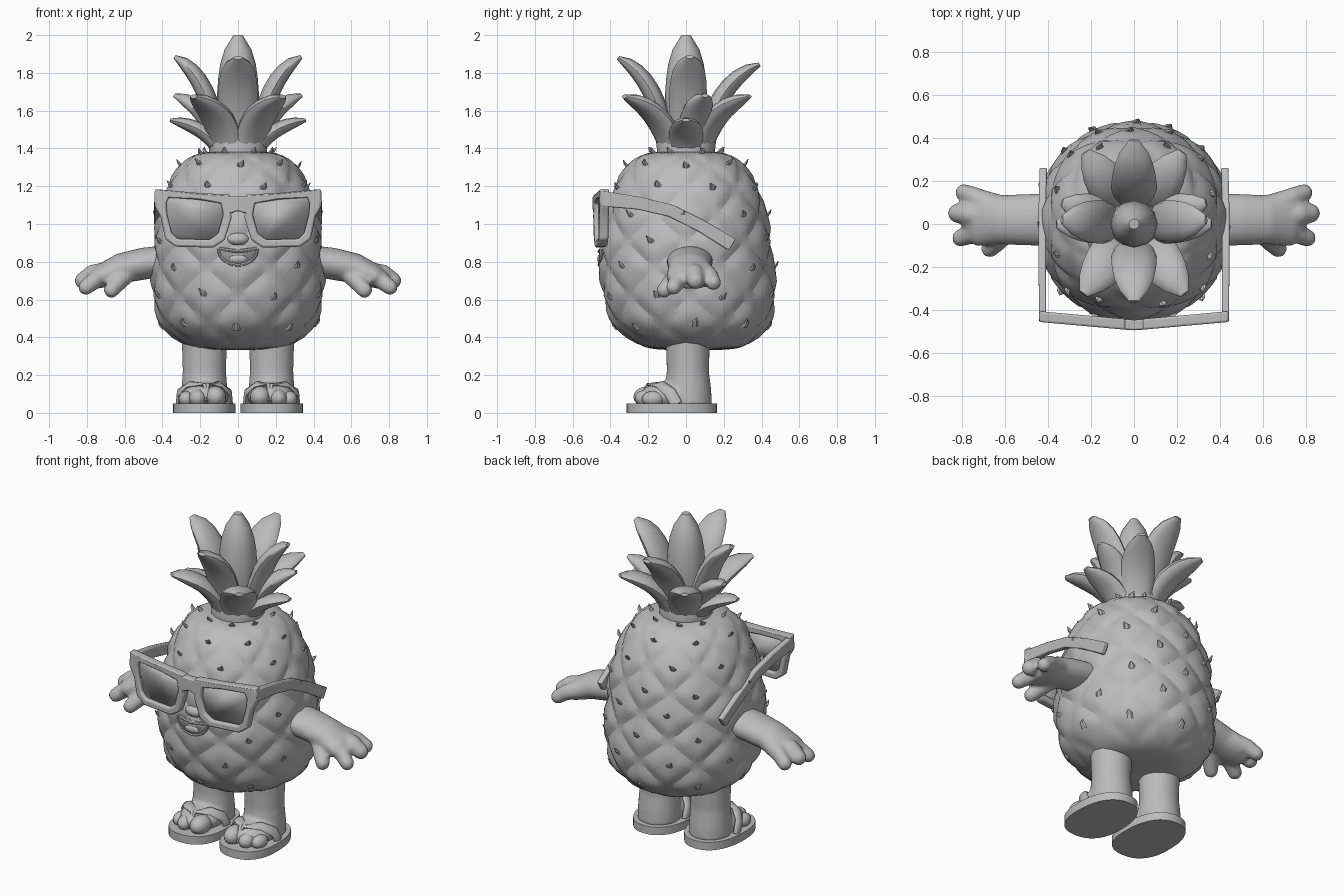
import bpy, bmesh, math, random
from mathutils import Vector as V

if "Cube" in bpy.data.objects:
    bpy.data.objects.remove(bpy.data.objects["Cube"])

random.seed(4)
grey = bpy.data.materials.new("plain_grey")
grey.diffuse_color = (0.5, 0.5, 0.5, 1)
grey.use_nodes = True
grey.node_tree.nodes["Principled BSDF"].inputs["Base Color"].default_value = grey.diffuse_color


def finish(name, bm, angle=35, voxel=0, bevel=0):
    bmesh.ops.recalc_face_normals(bm, faces=bm.faces)
    me = bpy.data.meshes.new(name)
    bm.to_mesh(me)
    bm.free()
    ob = bpy.data.objects.new(name, me)
    bpy.context.collection.objects.link(ob)
    me.materials.append(grey)
    bpy.ops.object.select_all(action='DESELECT')
    ob.select_set(True)
    bpy.context.view_layer.objects.active = ob
    bpy.ops.object.shade_smooth_by_angle(angle=math.radians(angle))
    if voxel:
        m = ob.modifiers.new("blend", 'REMESH')
        m.mode, m.voxel_size, m.use_smooth_shade = 'VOXEL', voxel, True
        s = ob.modifiers.new("soften", 'SMOOTH')
        s.factor, s.iterations = 0.5, 4
    if bevel:
        b = ob.modifiers.new("bevel", 'BEVEL')
        b.width, b.segments = bevel, 2
    return ob


def sweep(bm, pts, wide, thick, side, n=12, phase=0.0):
    """Elliptical sections along a path; 'side' is the width direction."""
    pts, side, rings = [V(p) for p in pts], V(side).normalized(), []
    for i, p in enumerate(pts):
        tan = (pts[min(i + 1, len(pts) - 1)] - pts[max(i - 1, 0)]).normalized()
        up = tan.cross(side).normalized()
        sd = up.cross(tan).normalized()
        angs = [phase + 2 * math.pi * k / n for k in range(n)]
        rings.append([bm.verts.new(p + sd * wide[i] * math.cos(a) + up * thick[i] * math.sin(a)) for a in angs])
    for r, s in zip(rings, rings[1:]):
        for k in range(n):
            bm.faces.new((r[k], r[(k + 1) % n], s[(k + 1) % n], s[k]))
    bm.faces.new(rings[0])
    bm.faces.new(rings[-1])


def ball(bm, c, size):
    vs = bmesh.ops.create_uvsphere(bm, u_segments=16, v_segments=10, radius=1)["verts"]
    for v in vs:
        v.co = V(c) + V((v.co.x * size[0], v.co.y * size[1], v.co.z * size[2]))


# --- body: lattice of flat diamond scales on a turned profile
PROFILE = [(.335, 0), (.347, .25), (.465, .405), (.62, .45), (.77, .455), (.91, .445),
           (1.05, .422), (1.19, .378), (1.31, .305), (1.375, .2), (1.385, 0)]
TOP = len(PROFILE) - 1


def profile(v):
    v = max(0, min(TOP, v))
    i = min(int(v), TOP - 1)
    t = v - i
    p = [PROFILE[max(0, min(TOP, i + k))] for k in (-1, 0, 1, 2)]
    return [0.5 * (2 * p[1][j] + (p[2][j] - p[0][j]) * t
                   + (2 * p[0][j] - 5 * p[1][j] + 4 * p[2][j] - p[3][j]) * t * t
                   + (3 * p[1][j] - p[0][j] - 3 * p[2][j] + p[3][j]) * t ** 3) for j in (0, 1)]


def on_body(u, v, bump=0.0):
    z, r = profile(v)
    r *= 1 + bump
    a = 2 * math.pi * u / 8
    yc = 0.04 * max(0, 1 - (z - .335) / .5)
    return V((r * math.sin(a), yc - r * 1.01 * math.cos(a), z))


bm, N = bmesh.new(), 8
for row in range(TOP + 1):
    for col in range(8):
        uc = col + (row % 2) / 2
        grid = []
        for i in range(N + 1):
            for j in range(N + 1):
                a, b = i / N, j / N
                edge = min(1, 4 * min(a, 1 - a, b, 1 - b))
                lift = .038 * edge * (1.25 - .5 * (a + b) / 2) - .022
                grid.append(bm.verts.new(on_body(uc + (a - b) / 2, row - 1 + a + b, lift)))
        for i in range(N):
            for j in range(N):
                k = i * (N + 1) + j
                bm.faces.new((grid[k], grid[k + N + 1], grid[k + N + 2], grid[k + 1]))
bmesh.ops.remove_doubles(bm, verts=bm.verts, dist=0.0005)
finish("pineapple_body", bm, 25)

# --- small thorn on each scale
bm = bmesh.new()
for row in range(2, TOP):
    for col in range(8):
        u = col + (row % 2) / 2
        if col == 0 and row in (4, 6):
            continue
        p = on_body(u + random.uniform(-.06, .06), row + random.uniform(-.1, .1), .01)
        out = V((p.x, p.y, 0)).normalized()
        lean = V((-out.y, out.x, 0)) * random.uniform(-.02, .02)
        sweep(bm, [p - out * .01 - V((0, 0, .012)), p + out * .01 + V((0, 0, .01)), p + out * .02 + lean + V((0, 0, .03))],
              [.024, .017, .002], [.01, .008, .002], (-out.y, out.x, 0), 6)
finish("scale_thorns", bm)

# --- crown of broad, blunt leaves arching outwards
SHAPE = [.78, .88, .96, 1, 1, .95, .85, .64, .22]


def leaf(bm, tip, width, thick=.048):
    tip = V(tip)
    d = V((tip.x, tip.y, 0)).normalized()
    a, c = d * .09 + V((0, 0, 1.36)), d * .14 + V((0, 0, 1.37 + (tip.z - 1.37) * .8))
    ts = [i / 8 for i in range(9)]
    sweep(bm, [a * (1 - t) ** 2 + c * 2 * t * (1 - t) + tip * t * t for t in ts],
          [width * s for s in SHAPE], [thick * s for s in SHAPE], (-d.y, d.x, 0), 12)


bm = bmesh.new()
leaf(bm, (0, -.36, 1.88), .105)
leaf(bm, (0, .39, 1.845), .105)
for s in (1, -1):
    leaf(bm, (s * .335, .02, 1.885), .1)
    leaf(bm, (s * .235, -.325, 1.675), .105)
    leaf(bm, (s * .225, .335, 1.675), .1)
    leaf(bm, (s * .335, .1, 1.68), .085)
    leaf(bm, (s * .36, .0, 1.55), .09, .04)
sweep(bm, [(0, 0, 1.4 + .6 * i / 8) for i in range(9)], [.11 * s for s in SHAPE], [.11 * s for s in SHAPE], (1, 0, 0), 12)
sweep(bm, [(0, 0, 1.36), (0, 0, 1.45), (0, 0, 1.55)], [.15, .16, .1], [.15, .16, .1], (1, 0, 0), 16)
finish("crown_leaves", bm, 50)

for s, label in ((1, "right"), (-1, "left")):
    # --- arm with three stubby fingers and a thumb
    bm = bmesh.new()
    sweep(bm, [(s * .36, .02, .81), (s * .5, .02, .79), (s * .62, .02, .765), (s * .72, .03, .725), (s * .78, .03, .695)],
          [.125, .12, .115, .135, .11], [.08, .085, .08, .064, .045], (0, 1, 0), 20)
    for path, r in (([(.66, .09, .76), (.74, .125, .725), (.79, .145, .69)], .047),
                    ([(.68, .04, .75), (.77, .045, .735), (.82, .05, .70)], .052),
                    ([(.68, -.02, .74), (.76, -.045, .70), (.805, -.065, .665)], .047),
                    ([(.58, -.03, .74), (.635, -.08, .69), (.67, -.115, .65)], .047)):
        q = [(s * x, y, z) for x, y, z in path]
        sweep(bm, q, [r, r, r * .88], [r, r, r * .88], (0, 0, 1), 12)
        ball(bm, q[-1], (r * .88,) * 3)
    finish(label + "_arm", bm, voxel=.012)

    # --- leg, foot and toes
    x = s * .178
    bm = bmesh.new()
    sweep(bm, [(x, .01, z) for z in (.04, .12, .22, .32, .42)], [.125, .122, .115, .118, .122],
          [.128, .124, .112, .115, .122], (1, 0, 0), 24)
    ball(bm, (x, -.08, .09), (.13, .17, .075))
    finish(label + "_leg", bm, 40, voxel=.012)
    bm = bmesh.new()
    for dx, y, r in ((-.06, -.2, .056), (.035, -.205, .047), (.095, -.175, .042)):
        ball(bm, (x + s * dx, y, .04 + r * .8), (r, r * 1.4, r))
    finish(label + "_toes", bm)

    # --- sandal sole
    bm = bmesh.new()
    ring = []
    for k in range(32):
        a = 2 * math.pi * k / 32
        c, n = math.cos(a), math.sin(a)
        ring.append(bm.verts.new((x + .165 * math.copysign(abs(c) ** .85, c) * (1 - .06 * n),
                                  -.075 + .24 * math.copysign(abs(n) ** .85, n), 0)))
    f = bm.faces.new(ring)
    top = bmesh.ops.extrude_face_region(bm, geom=[f])["geom"]
    bmesh.ops.translate(bm, verts=[g for g in top if isinstance(g, bmesh.types.BMVert)], vec=(0, 0, .05))
    finish(label + "_sandal_sole", bm)

    # --- sandal straps meeting at the toe post
    bm = bmesh.new()
    for d in (1, -1):
        sweep(bm, [(x + d * .138, -.05, .045), (x + d * .132, -.085, .11), (x + d * .08, -.135, .15),
                   (x - s * .01, -.19, .145), (x - s * .01, -.235, .06)],
              [.032, .032, .03, .026, .016], [.014] * 5, (0, 1, .3), 10)
    finish(label + "_sandal_straps", bm, 50)

# --- sunglasses
OUTER = [(.04, 1.155), (.22, 1.165), (.44, 1.185), (.44, 1.09), (.41, 1.04), (.385, .92), (.33, .88),
         (.13, .875), (.07, .915), (.035, 1.03)]
INNER = [(.09, 1.11), (.22, 1.13), (.365, 1.14), (.38, 1.11), (.375, 1.05), (.35, .95), (.32, .922),
         (.15, .917), (.105, .95), (.078, 1.05)]


def at(x, z, depth=0.0):
    return (x, -.495 + .09 * abs(x) + depth, z)


for s, label in ((1, "right"), (-1, "left")):
    bm = bmesh.new()
    loops = [[bm.verts.new(at(s * px, pz, d)) for px, pz in ring] for ring, d in
             ((OUTER, 0), (INNER, 0), (INNER, .05), (OUTER, .05))]
    for a, b in zip(loops, loops[1:] + loops[:1]):
        for k in range(10):
            bm.faces.new((a[k], a[(k + 1) % 10], b[(k + 1) % 10], b[k]))
    finish(label + "_glasses_rim", bm, bevel=.01)
    bm = bmesh.new()
    bm.faces.new([bm.verts.new(at(s * px, pz, .03)) for px, pz in INNER])
    lens = finish(label + "_lens", bm)
    lens.modifiers.new("plate", 'SOLIDIFY').thickness = .006
    bm = bmesh.new()
    sweep(bm, [(s * .425, -.45, 1.135), (s * .426, -.25, 1.11), (s * .427, -.08, 1.07),
               (s * .426, .08, .99), (s * .422, .245, .89)],
          [.024] * 5, [.058, .048, .046, .046, .05], (1, 0, 0), 4, math.pi / 4)
    finish(label + "_glasses_temple", bm, bevel=.006)

bm = bmesh.new()
sweep(bm, [(-.06, -.466, 1.1), (0, -.47, 1.108), (.06, -.466, 1.1)], [.07, .055, .07], [.034] * 3,
      (0, 0, 1), 4, math.pi / 4)
finish("glasses_bridge", bm, bevel=.008)

# --- nose, smiling mouth and tongue
bm = bmesh.new()
ball(bm, (0, -.43, .92), (.06, .04, .035))
finish("nose", bm)
smile = [(.1 * math.cos(a), -.458 + .011 * math.cos(a) ** 2, .868 + .085 * math.sin(a))
         for a in [math.pi * (1 + k / 12) for k in range(13)]]
bm = bmesh.new()
bm.faces.new([bm.verts.new(p) for p in smile])
finish("mouth", bm).modifiers.new("plate", 'SOLIDIFY').thickness = .008
bm = bmesh.new()
sweep(bm, smile, [.01] * 13, [.01] * 13, (0, 1, 0), 8)
sweep(bm, [smile[0], (0, -.458, .855), smile[-1]], [.01] * 3, [.01] * 3, (0, 1, 0), 8)
finish("lips", bm)
bm = bmesh.new()
ball(bm, (0, -.456, .815), (.05, .014, .022))
finish("tongue", bm)
